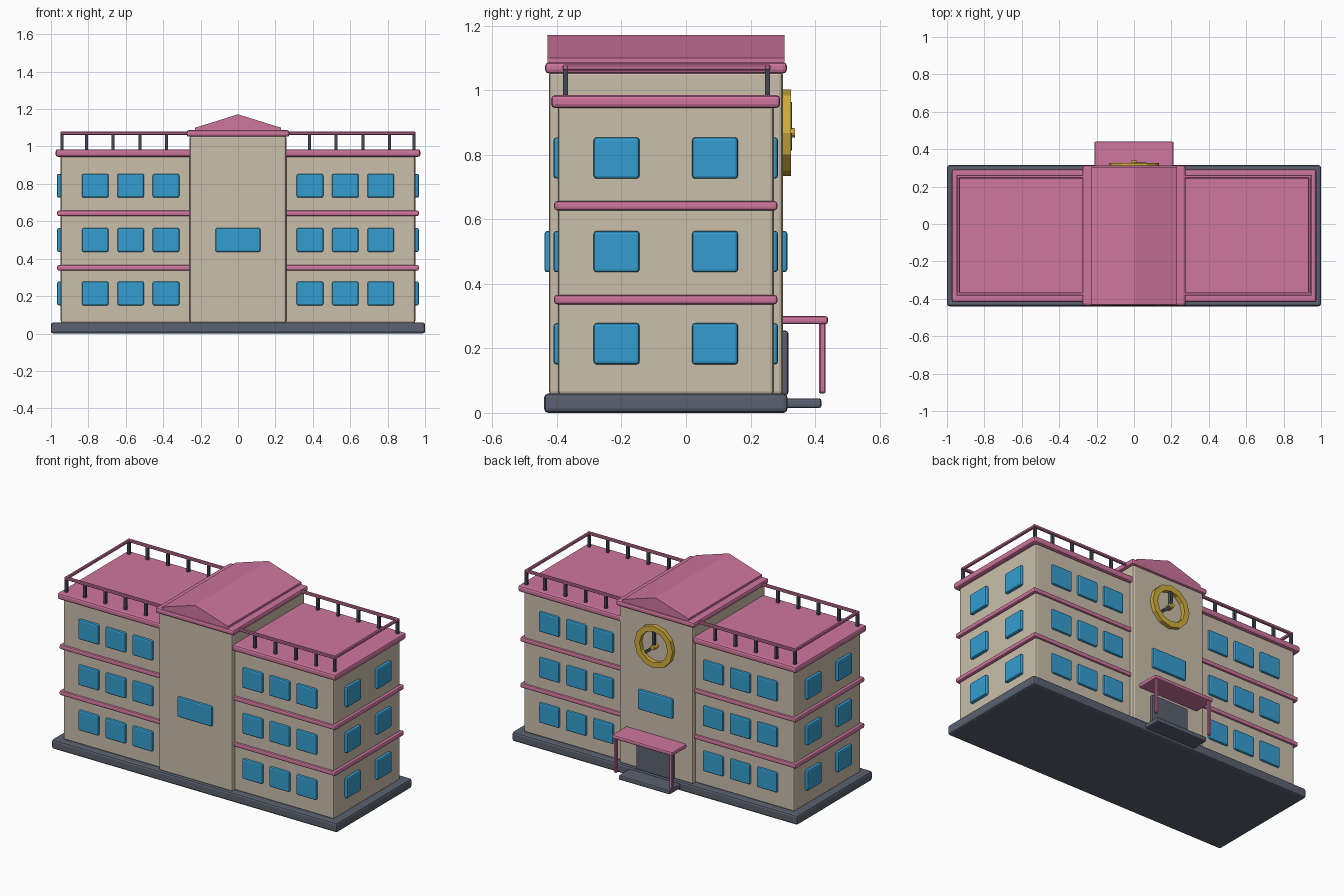
import bpy, bmesh, math
from mathutils import Matrix

cube = bpy.data.objects.get("Cube")
if cube:
    bpy.data.objects.remove(cube, do_unlink=True)


def material(name, rgb):
    m = bpy.data.materials.new(name)
    m.use_nodes = True
    m.diffuse_color = (*rgb, 1)
    m.node_tree.nodes["Principled BSDF"].inputs["Base Color"].default_value = (*rgb, 1)
    return m


BEIGE = material("beige wall", (0.60, 0.52, 0.41))
PINK = material("pink trim", (0.62, 0.18, 0.34))
BLUE = material("blue glass", (0.035, 0.34, 0.63))
SLATE = material("slate grey", (0.10, 0.12, 0.16))
DARK = material("dark metal", (0.055, 0.065, 0.085))
GOLD = material("gold", (0.64, 0.42, 0.045))


def finish(name, bm, mat):
    bmesh.ops.recalc_face_normals(bm, faces=bm.faces)
    mesh = bpy.data.meshes.new(name)
    bm.to_mesh(mesh)
    bm.free()
    mesh.materials.append(mat)
    ob = bpy.data.objects.new(name, mesh)
    bpy.context.collection.objects.link(ob)
    return ob


def box(name, mat, x, y, z, bevel=0.0, segments=2):
    """Box from (low, high) pairs on each axis, with softened edges."""
    bm = bmesh.new()
    size = [r[1] - r[0] for r in (x, y, z)]
    mid = [(r[1] + r[0]) / 2 for r in (x, y, z)]
    bmesh.ops.create_cube(bm, size=1, matrix=Matrix.Translation(mid) @ Matrix.Diagonal((*size, 1)))
    ob = finish(name, bm, mat)
    if bevel:
        mod = ob.modifiers.new("soft_edges", "BEVEL")
        mod.width, mod.segments = bevel, segments
    return ob


def around(c, width):
    return (c - width / 2, c + width / 2)


# Plinth and entrance step
box("plinth", SLATE, (-1, 1), (-0.44, 0.315), (0, 0.06), 0.013)
box("entrance_step", SLATE, (-0.18, 0.18), (0.28, 0.42), (0.015, 0.045), 0.008)

# Wings with floor bands and roof slab
box("wings", BEIGE, (-0.948, 0.948), (-0.397, 0.272), (0.055, 0.96), 0.012)
for z in (0.351, 0.642):
    box("floor_band", PINK, (-0.967, 0.967), (-0.409, 0.283), around(z, 0.029), 0.009)
box("roof_slab", PINK, (-0.975, 0.975), (-0.418, 0.292), (0.945, 0.985), 0.012)

# Central tower with cornice and gable
box("tower", BEIGE, (-0.258, 0.258), (-0.425, 0.30), (0.055, 1.06), 0.012)
box("cornice", PINK, (-0.275, 0.275), (-0.437, 0.313), (1.052, 1.087), 0.012)
bm = bmesh.new()
profile = [(-0.23, 1.07), (0.23, 1.07), (0.23, 1.10), (0, 1.172), (-0.23, 1.10)]
face = bm.faces.new([bm.verts.new((x, -0.43, z)) for x, z in profile])
ext = bmesh.ops.extrude_face_region(bm, geom=[face])
back = [v for v in ext["geom"] if isinstance(v, bmesh.types.BMVert)]
bmesh.ops.translate(bm, verts=back, vec=(0, 0.735, 0))
finish("gable_roof", bm, PINK)

# Windows on every floor, on all four sides
for z in (0.214, 0.50, 0.79):
    height = around(z, 0.128)
    for side in (-1, 1):
        for x in (0.385, 0.574, 0.763):
            for y in ((-0.411, -0.38), (0.255, 0.285)):
                box("wing_window", BLUE, around(side * x, 0.142), y, height, 0.009)
        for y in (-0.215, 0.09):
            box("end_window", BLUE, around(side * 0.95, 0.034), around(y, 0.142), height, 0.009)
for y in ((-0.439, -0.41), (0.285, 0.314)):
    box("tower_window", BLUE, (-0.121, 0.121), y, around(0.50, 0.128), 0.009)

# Roof railings
FRONT, BACK = -0.374, 0.253
for side in (-1, 1):
    for y in (FRONT, BACK):
        for x in (0.94, 0.81, 0.667, 0.525, 0.382):
            box("railing_post", DARK, around(side * x, 0.016), around(y, 0.016), (0.98, 1.07))
        box("long_rail", PINK, sorted((side * 0.27, side * 0.95)), around(y, 0.018), (1.062, 1.08), 0.004, 1)
    box("end_rail", PINK, around(side * 0.94, 0.018), (FRONT, BACK), (1.062, 1.08), 0.004, 1)

# Rear entrance: door, canopy and its posts
box("door", SLATE, (-0.13, 0.13), (0.285, 0.317), (0.055, 0.255), 0.008)
box("canopy", PINK, (-0.212, 0.212), (0.28, 0.44), (0.275, 0.30), 0.008)
for side in (-1, 1):
    box("canopy_post", PINK, around(side * 0.195, 0.02), (0.413, 0.433), (0.06, 0.285), 0.004, 1)

# Clock ring: a square section spun around the y axis
CLOCK_Z = 0.868
bm = bmesh.new()
section = [(0.098, 0.295), (0.134, 0.295), (0.134, 0.326), (0.098, 0.326)]
verts = [bm.verts.new((r, y, CLOCK_Z)) for r, y in section]
edges = [bm.edges.new((verts[i], verts[(i + 1) % 4])) for i in range(4)]
bmesh.ops.spin(bm, geom=verts + edges, cent=(0, 0, CLOCK_Z), axis=(0, 1, 0),
               angle=math.tau, steps=12, use_merge=True)
bmesh.ops.remove_doubles(bm, verts=bm.verts, dist=0.0005)
finish("clock_ring", bm, GOLD)

# Clock hands and hub
for name, length, angle in (("minute_hand", 0.095, 0), ("hour_hand", 0.075, 130)):
    hand = box(name, DARK, (-0.009, 0.009), (0.312, 0.328), (0, length))
    hand.location = (0, 0, CLOCK_Z)
    hand.rotation_euler = (0, math.radians(angle), 0)
bm = bmesh.new()
bmesh.ops.create_cone(bm, cap_ends=True, segments=12, radius1=0.018, radius2=0.014, depth=0.045,
                      matrix=Matrix.Translation((0, 0.316, CLOCK_Z)) @ Matrix.Rotation(-math.pi / 2, 4, "X"))
finish("clock_hub", bm, GOLD)
